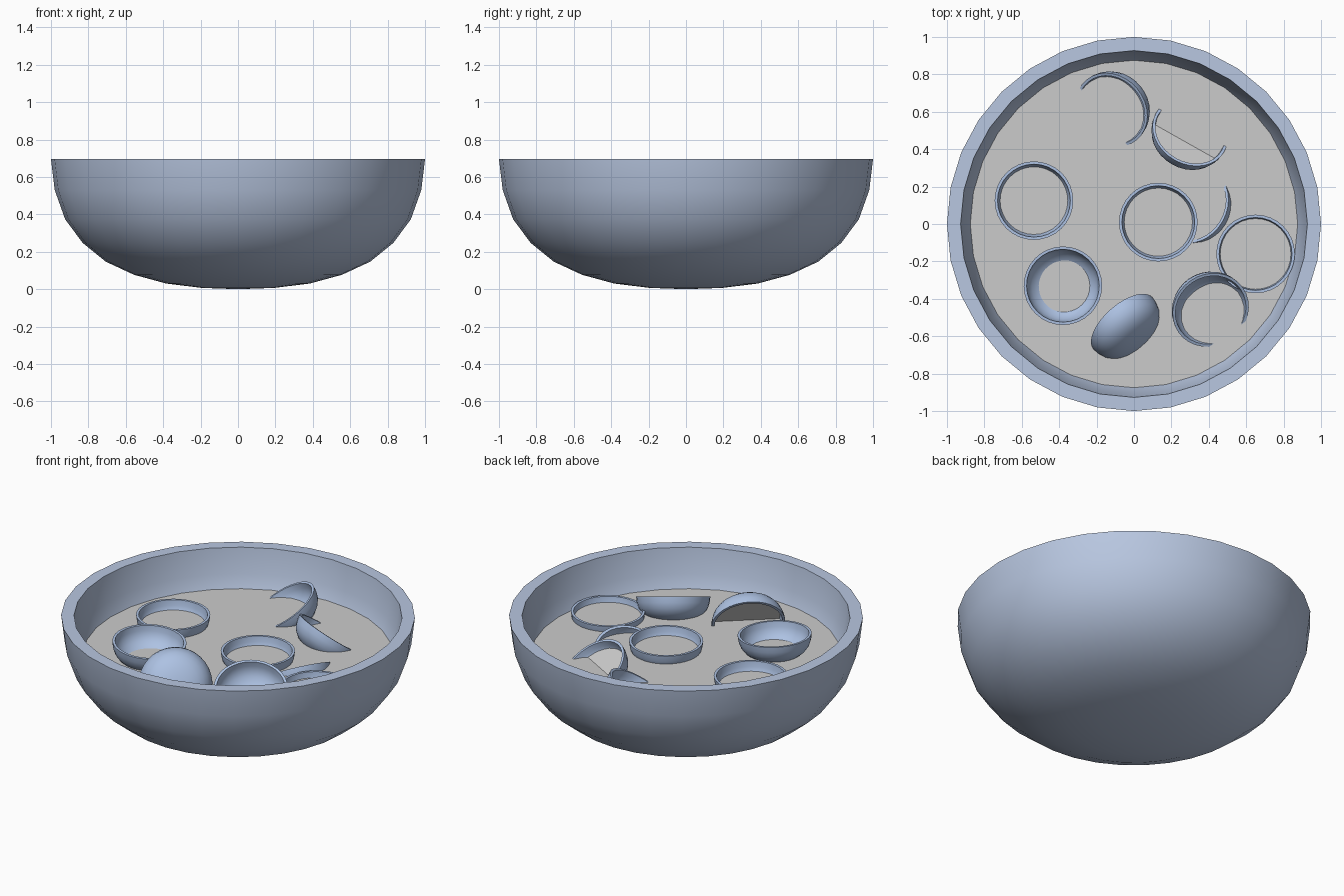
import bpy, bmesh, math
from mathutils import Vector

if "Cube" in bpy.data.objects:
    bpy.data.objects.remove(bpy.data.objects["Cube"])

SEG = 32
LEVEL = 0.46   # liquid surface height
TOP = 0.695    # bowl rim height
S = 0.21       # size of the small cups relative to the bowl


def material(name, rgb):
    m = bpy.data.materials.new(name)
    m.diffuse_color = (*rgb, 1)
    m.use_nodes = True
    m.node_tree.nodes["Principled BSDF"].inputs["Base Color"].default_value = m.diffuse_color
    return m


def lathe(name, profile, mat=None):
    """Revolve (r, z) points around z; r = 0 points become poles."""
    bm = bmesh.new()
    rings = []
    for r, z in profile:
        if r == 0:
            rings.append([bm.verts.new((0, 0, z))] * SEG)
        else:
            rings.append([bm.verts.new((r * math.cos(a), r * math.sin(a), z))
                          for a in (2 * math.pi * i / SEG for i in range(SEG))])
    for a, b in zip(rings, rings[1:]):
        for i in range(SEG):
            j = (i + 1) % SEG
            bm.faces.new(list(dict.fromkeys((a[i], a[j], b[j], b[i]))))
    bmesh.ops.recalc_face_normals(bm, faces=bm.faces)
    mesh = bpy.data.meshes.new(name)
    bm.to_mesh(mesh)
    bm.free()
    ob = bpy.data.objects.new(name, mesh)
    bpy.context.collection.objects.link(ob)
    if mat:
        mesh.materials.append(mat)
    bpy.ops.object.select_all(action='DESELECT')
    ob.select_set(True)
    bpy.context.view_layer.objects.active = ob
    bpy.ops.object.shade_smooth_by_angle(angle=math.radians(40))
    return ob


def disc(name, radius, z):
    bm = bmesh.new()
    bmesh.ops.create_circle(bm, cap_ends=True, segments=SEG, radius=radius)
    bmesh.ops.translate(bm, verts=bm.verts, vec=(0, 0, z))
    for f in bm.faces:
        if f.normal.z < 0:
            f.normal_flip()
    mesh = bpy.data.meshes.new(name)
    bm.to_mesh(mesh)
    bm.free()
    ob = bpy.data.objects.new(name, mesh)
    bpy.context.collection.objects.link(ob)
    return ob


bowl_blue = material("bowl_blue", (0.48, 0.57, 0.75))
cup_blue = material("cup_blue", (0.42, 0.54, 0.77))

# Bowl: outer wall, flat rim, inner wall
outer = [(0, 0), (0.195, 0.007), (0.383, 0.03), (0.556, 0.077), (0.707, 0.147),
         (0.83, 0.247), (0.924, 0.373), (0.98, 0.53), (1.0, TOP)]
inner = [(0.927, TOP), (0.905, 0.54), (0.853, 0.40), (0.765, 0.295), (0.655, 0.205),
         (0.52, 0.14), (0.36, 0.10), (0.18, 0.08), (0, 0.075)]
lathe("bowl", outer + inner, bowl_blue)

# Liquid surface
disc("liquid", 0.882, LEVEL)

# Floating cups: rim centre, tilt of the opening from vertical, heading it leans to, filled
cups = [
    ((-0.535, 0.125, 0.517), 0, (1, 0), False),
    ((0.13, 0.01, 0.513), 0, (1, 0), False),
    ((0.65, -0.16, 0.495), 0, (1, 0), False),
    ((-0.38, -0.33, 0.562), 4, (1, -0.4), False),
    ((0.41, -0.46, 0.533), 25, (0.57, -0.82), False),
    ((-0.12, 0.61, 0.495), 32, (-0.77, -0.64), False),
    ((0.30, 0.49, 0.48), 36, (0.49, 0.87), True),
    ((0.32, 0.10, 0.40), 33, (-0.87, 0.5), False),
    ((-0.06, -0.53, 0.46), 118, (-0.66, 0.75), True),
]
small = [(r * S, (z - TOP) * S) for r, z in outer + inner]
for n, (loc, tilt, head, filled) in enumerate(cups, 1):
    t = math.radians(tilt)
    h = Vector((*head, 0)).normalized() * math.sin(t)
    rot = Vector((h.x, h.y, math.cos(t))).to_track_quat('Z', 'Y').to_euler()
    parts = [lathe(f"cup_{n}", small, cup_blue)]
    if filled:
        parts.append(disc(f"cup_liquid_{n}", 0.882 * S, (LEVEL - TOP) * S))
    for ob in parts:
        ob.location = loc
        ob.rotation_euler = rot
